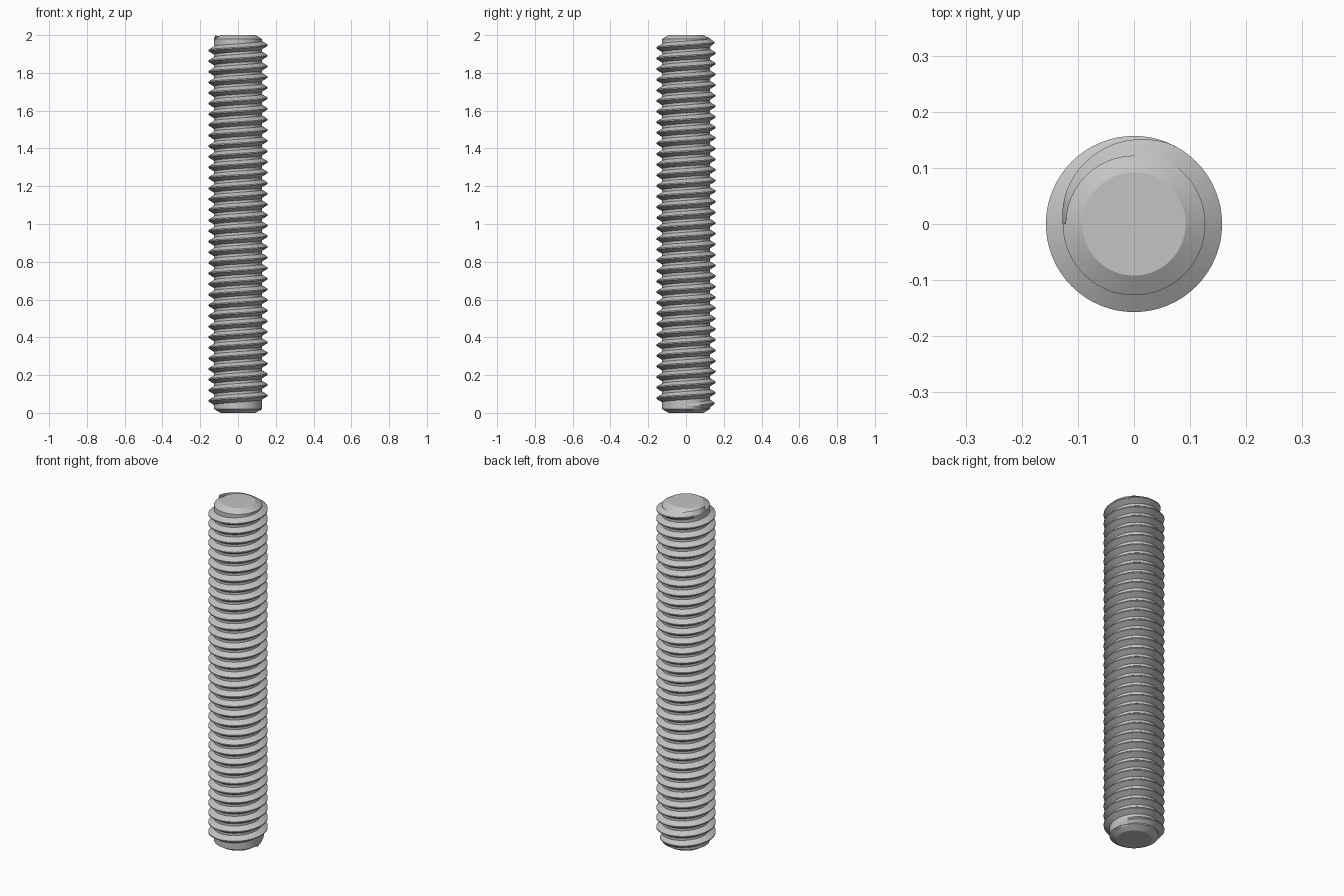
import bpy
import math

cube = bpy.data.objects.get("Cube")
if cube:
    bpy.data.objects.remove(cube, do_unlink=True)

HEIGHT = 2.0
CORE_R = 0.127
CREST_R = 0.157
END_R = 0.092        # flat end inside the chamfer
CHAMFER = 0.021
PITCH = 0.0562
BASE_HALF = 0.0215   # half width of the ridge at the core
CREST_HALF = 0.003
SINK = 0.006         # ridge root hidden inside the core
START_Z = 0.036      # ridge centre where it begins, at +x
TURNS = 34.5
FADE = 115 / 360     # part of a turn over which the ridge grows and dies
STEPS = 64

steel = bpy.data.materials.new("plain_steel_grey")
steel.use_nodes = True
GREY = (0.55, 0.55, 0.55, 1)
steel.diffuse_color = GREY
bsdf = next(n for n in steel.node_tree.nodes if n.type == "BSDF_PRINCIPLED")
bsdf.inputs["Base Color"].default_value = GREY


def loft(name, rings, sharp_angle):
    """Join equal closed rings of points into a capped, smooth-shaded solid."""
    n = len(rings[0])
    verts = [p for ring in rings for p in ring]
    faces = [(i * n + j, i * n + (j + 1) % n,
              (i + 1) * n + (j + 1) % n, (i + 1) * n + j)
             for i in range(len(rings) - 1) for j in range(n)]
    last = (len(rings) - 1) * n
    faces += [tuple(reversed(range(n))), tuple(range(last, last + n))]
    mesh = bpy.data.meshes.new(name)
    mesh.from_pydata(verts, [], faces)
    mesh.materials.append(steel)
    obj = bpy.data.objects.new(name, mesh)
    bpy.context.collection.objects.link(obj)
    bpy.ops.object.select_all(action="DESELECT")
    obj.select_set(True)
    bpy.context.view_layer.objects.active = obj
    bpy.ops.object.shade_smooth_by_angle(angle=math.radians(sharp_angle))
    return obj


def polar(radius, angle, z):
    return (radius * math.cos(angle), radius * math.sin(angle), z)


# Core: plain cylinder with a chamfer at both ends
profile = [(END_R, 0), (CORE_R, CHAMFER),
           (CORE_R, HEIGHT - CHAMFER), (END_R, HEIGHT)]
loft("rod_core",
     [[polar(r, math.tau * k / STEPS, z) for k in range(STEPS)]
      for r, z in profile], 25)

# Thread: right-handed ridge that grows from the core and fades back into it
sections = []
for s in range(int(TURNS * STEPS) + 1):
    turn = s / STEPS
    angle = math.tau * turn
    z = START_Z + PITCH * turn
    grow = max(0.01, min(1, turn / FADE, (TURNS - turn) / FADE))
    crest = CORE_R + (CREST_R - CORE_R) * grow
    root = CORE_R - SINK
    half = BASE_HALF + SINK * 0.6
    sections.append([polar(root, angle, z - half),
                     polar(root, angle, z + half),
                     polar(crest, angle, z + CREST_HALF),
                     polar(crest, angle, z - CREST_HALF)])
# Order each section so that the faces point outward
loft("screw_thread", [list(reversed(ring)) for ring in sections], 25)
